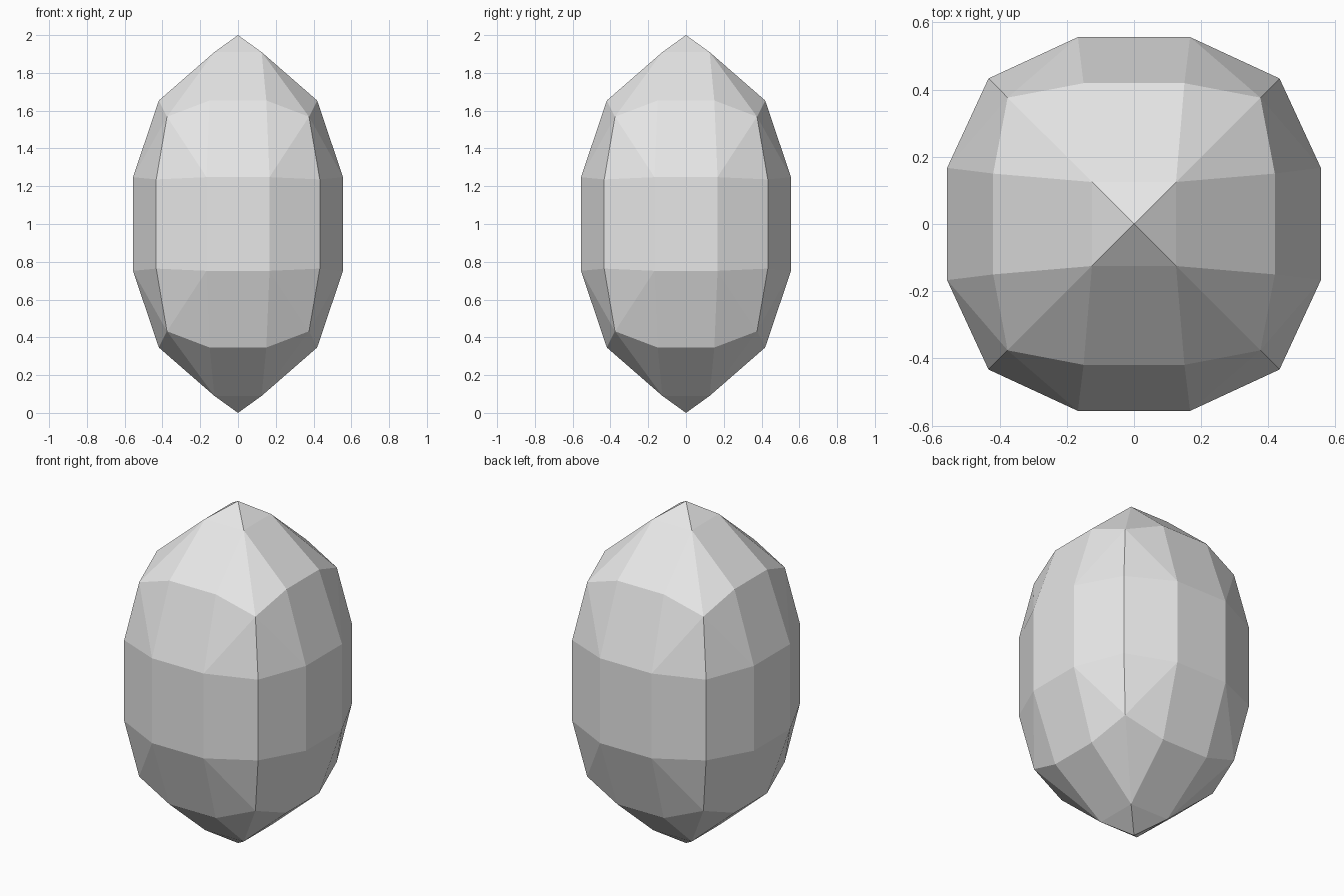
import bpy
import bmesh
from mathutils import Matrix, Vector

cube = bpy.data.objects.get("Cube")
if cube:
    bpy.data.objects.remove(cube, do_unlink=True)

# Single plain grey colour
grey = bpy.data.materials.new("light_grey")
grey.use_nodes = True
colour = (0.8, 0.8, 0.8, 1)
grey.diffuse_color = colour
grey.node_tree.nodes["Principled BSDF"].inputs["Base Color"].default_value = colour

# Upper half profiles from waist to tip: half width, depth, height above the middle
CORNER = [(0.433, 0.433, 0.236), (0.376, 0.376, 0.568), (0.125, 0.125, 0.91), (0, 0, 1)]
INNER = [(0.167, 0.556, 0.248), (0.15, 0.419, 0.654), (0.125, 0.125, 0.91), (0, 0, 1)]


def column(profile, side):
    """Full height column of points on the front side, from bottom to top."""
    low = [Vector((side * x, -y, 1 - z)) for x, y, z in reversed(profile)]
    high = [Vector((side * x, -y, 1 + z)) for x, y, z in profile]
    return low + high


def add_face(bm, points):
    """Add a face, skipping points that coincide."""
    unique = []
    for p in points:
        if all((p - u).length > 1e-5 for u in unique):
            unique.append(p)
    if len(unique) > 2:
        bm.faces.new([bm.verts.new(p) for p in unique])


# One side panel, corner edge to corner edge, turned four times
columns = [column(CORNER, -1), column(INNER, -1), column(INNER, 1), column(CORNER, 1)]
bm = bmesh.new()
for turn in range(4):
    spin = Matrix.Rotation(turn * 1.5707963, 3, "Z")
    panel = [[spin @ p for p in col] for col in columns]
    for i in range(3):
        left, right = panel[i], panel[i + 1]
        for r in range(7):
            a, b, c, d = left[r], right[r], right[r + 1], left[r + 1]
            # Folded quads beside the corner edges split from shoulder to waist
            if i != 1 and r in (2, 4):
                if (i == 0) == (r == 4):
                    add_face(bm, (a, b, d))
                    add_face(bm, (b, c, d))
                else:
                    add_face(bm, (a, b, c))
                    add_face(bm, (a, c, d))
            else:
                add_face(bm, (a, b, c, d))

bmesh.ops.remove_doubles(bm, verts=bm.verts[:], dist=0.0005)
bmesh.ops.recalc_face_normals(bm, faces=bm.faces[:])

mesh = bpy.data.meshes.new("faceted_gem")
bm.to_mesh(mesh)
bm.free()
mesh.materials.append(grey)
gem = bpy.data.objects.new("faceted_gem", mesh)
bpy.context.collection.objects.link(gem)
